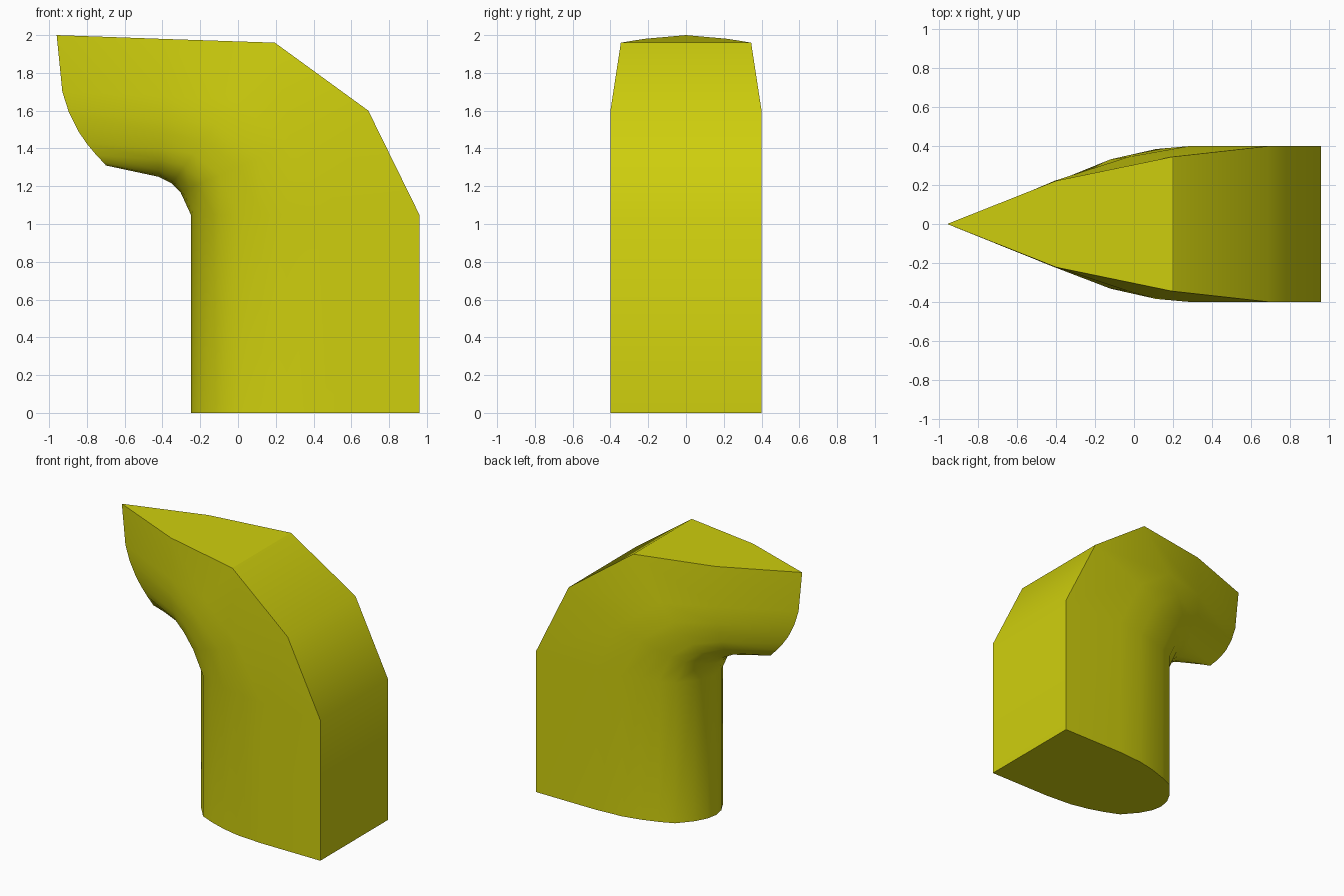
import bpy, bmesh

if "Cube" in bpy.data.objects:
    bpy.data.objects.remove(bpy.data.objects["Cube"])

# Half cross-section: (fraction from flat back to rounded nose, half width)
SECTION = [(0, .40), (.41, .40), (.58, .385), (.69, .355), (.79, .315),
           (.876, .27), (.95, .165), (.988, .08), (1, 0)]

# Rings along the bend: back edge (x, z), nose (x, z), width factor
RINGS = [((.96, 0), (-.25, 0), 1), ((.96, 1.05), (-.25, 1.05), 1),
         ((.69, 1.60), (-.305, 1.17), 1), ((.195, 1.96), (-.35, 1.215), .8625),
         ((-.40, 1.98), (-.42, 1.25), .555)]

# Final ring pinches to a curved knife edge on the centre plane
TIP = [(-.96, 2.0), (-.93, 1.70), (-.895, 1.59), (-.845, 1.49), (-.80, 1.425),
       (-.75, 1.365), (-.715, 1.328), (-.703, 1.315), (-.70, 1.31)]


def full_ring(half):
    return half + [(x, -y, z) for x, y, z in reversed(half[:-1])]


loops = []
for (bx, bz), (nx, nz), w in RINGS:
    loops.append(full_ring([(bx + (nx - bx) * u, h * w, bz + (nz - bz) * u)
                            for u, h in SECTION]))
loops.append(full_ring([(x, 0, z) for x, z in TIP]))

# Loft the rings
bm = bmesh.new()
verts = [[bm.verts.new(p) for p in loop] for loop in loops]
n = len(verts[0])
for a, b in zip(verts, verts[1:]):
    for i in range(n):
        j = (i + 1) % n
        bm.faces.new((a[i], a[j], b[j], b[i]))
bm.faces.new(verts[0])
bmesh.ops.remove_doubles(bm, verts=bm.verts, dist=0.0005)
bmesh.ops.recalc_face_normals(bm, faces=bm.faces)

mesh = bpy.data.meshes.new("bent_column")
bm.to_mesh(mesh)
bm.free()
mat = bpy.data.materials.new("yellow")
mat.diffuse_color = (.62, .62, .004, 1)
mat.use_nodes = True
mat.node_tree.nodes["Principled BSDF"].inputs["Base Color"].default_value = mat.diffuse_color
mesh.materials.append(mat)
obj = bpy.data.objects.new("bent_column", mesh)
bpy.context.collection.objects.link(obj)

# Smooth sides, crisp corners
bpy.context.view_layer.objects.active = obj
obj.select_set(True)
bpy.ops.object.shade_smooth_by_angle(angle=0.52)
